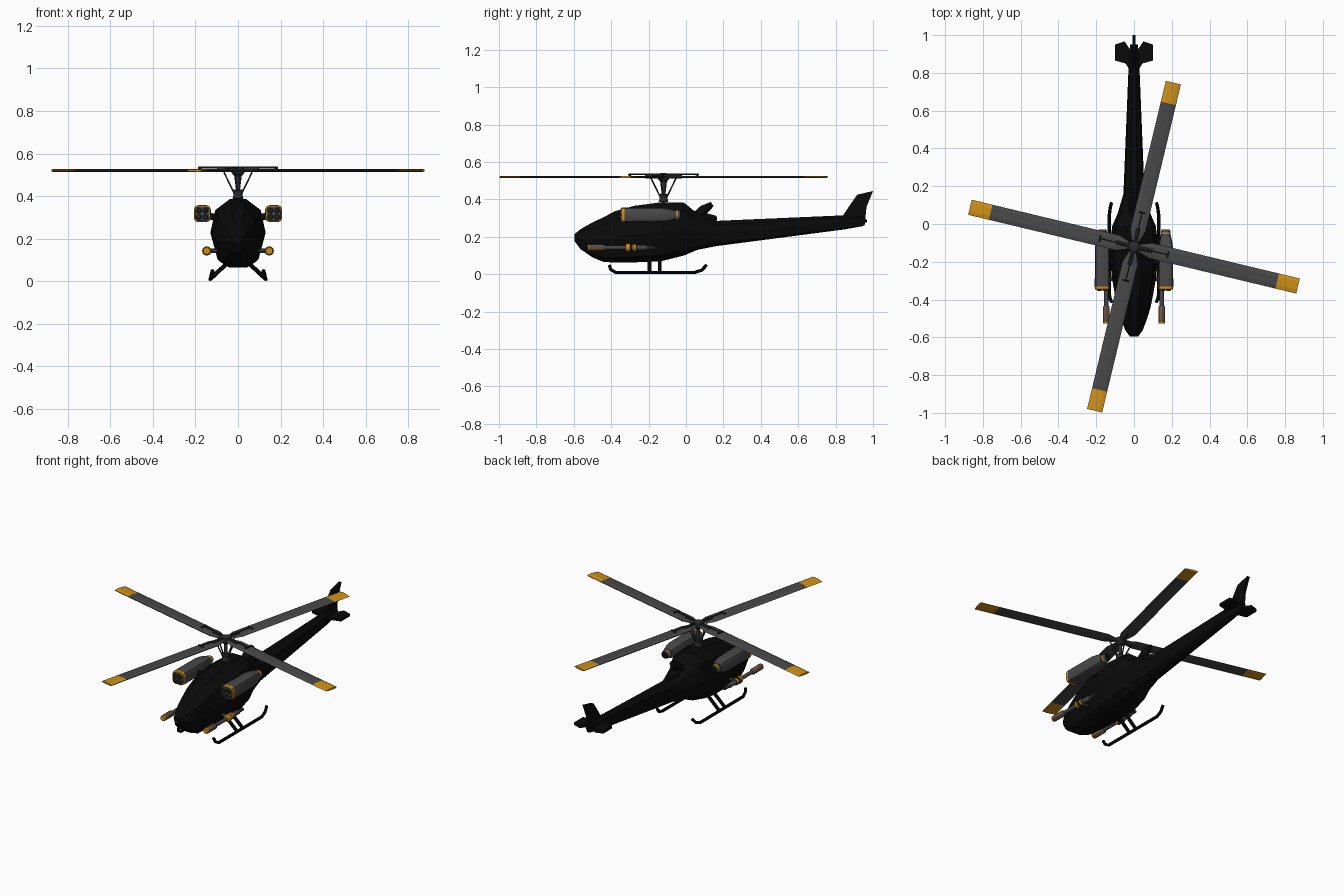
import bpy, bmesh, math
from mathutils import Vector, Matrix

cube = bpy.data.objects.get("Cube")
if cube:
    bpy.data.objects.remove(cube, do_unlink=True)


def material(name, r, g, b):
    m = bpy.data.materials.new(name)
    m.use_nodes = True
    m.diffuse_color = (r, g, b, 1)
    m.node_tree.nodes["Principled BSDF"].inputs["Base Color"].default_value = (r, g, b, 1)
    return m


BLACK = material("black paint", .003, .003, .003)
GREY = material("blade grey", .065, .065, .067)
DARK = material("dark metal", .025, .025, .027)
GOLD = material("amber yellow", .62, .28, .01)
BRONZE = material("bronze", .22, .09, .025)


def finish(name, bm, mats, smooth=False):
    bmesh.ops.recalc_face_normals(bm, faces=bm.faces)
    me = bpy.data.meshes.new(name)
    bm.to_mesh(me)
    bm.free()
    for m in mats:
        me.materials.append(m)
    ob = bpy.data.objects.new(name, me)
    bpy.context.collection.objects.link(ob)
    if smooth:
        bpy.ops.object.select_all(action="DESELECT")
        ob.select_set(True)
        bpy.context.view_layer.objects.active = ob
        bpy.ops.object.shade_smooth_by_angle(angle=math.radians(40))
    return ob


def loft(name, rings, spans, smooth=False):
    """Skin closed rings; spans gives one material per gap, or a single one."""
    if not isinstance(spans, list):
        spans = [spans] * (len(rings) - 1)
    mats = list(dict.fromkeys(spans))
    bm = bmesh.new()
    vs = [[bm.verts.new(p) for p in ring] for ring in rings]
    n = len(rings[0])
    for a, b, m in zip(vs, vs[1:], spans):
        for i in range(n):
            f = bm.faces.new((a[i], a[(i + 1) % n], b[(i + 1) % n], b[i]))
            f.material_index = mats.index(m)
    bm.faces.new(vs[0]).material_index = mats.index(spans[0])
    bm.faces.new(vs[-1]).material_index = mats.index(spans[-1])
    return finish(name, bm, mats, smooth)


def tube(name, pts, radii, spans, n=10):
    """Round tube along a path with a radius at each point."""
    pts = [Vector(p) for p in pts]
    if not isinstance(radii, list):
        radii = [radii] * len(pts)
    rings = []
    for i, (p, r) in enumerate(zip(pts, radii)):
        t = (pts[min(i + 1, len(pts) - 1)] - pts[max(i - 1, 0)]).normalized()
        u = t.cross(Vector((1, 0, 0)) if abs(t.x) < .8 else Vector((0, 1, 0))).normalized()
        w = t.cross(u)
        rings.append([p + r * (u * math.cos(a) + w * math.sin(a))
                      for a in (math.tau * k / n for k in range(n))])
    return loft(name, rings, spans, True)


def turned(name, x, z, profile, spans, n=12):
    """Round part along y; equal y values are nudged to make a step."""
    rings = [[(x + r * math.cos(math.tau * k / n), y, z + r * math.sin(math.tau * k / n))
              for k in range(n)] for y, r in profile]
    return loft(name, rings, spans, True)


# Fuselage and tail boom: y, half width, bottom, top
stations = [(-.595, .022, .175, .215), (-.565, .045, .135, .24), (-.5, .07, .09, .277),
            (-.44, .088, .065, .305), (-.38, .1, .063, .337), (-.28, .118, .063, .365),
            (-.13, .13, .07, .385), (-.01, .115, .1, .382), (.06, .085, .13, .325),
            (.16, .056, .15, .285), (.85, .028, .24, .315), (.95, .02, .258, .31)]
half = [(.3, 1), (.82, .84), (1, .5), (.74, .1), (.35, 0)]
section = half + [(-u, v) for u, v in reversed(half)]
loft("fuselage", [[(u * w, y, b + v * (t - b)) for u, v in section]
                  for y, w, b, t in stations], BLACK)

# Tail fin and stabiliser
fin = [(.83, .3), (.87, .36), (.915, .425), (1, .445), (.965, .36), (.955, .26), (.9, .26)]
loft("tail_fin", [[(x, y, z) for y, z in fin] for x in (-.009, .009)], BLACK)
edge = [(.02, .81), (.045, .85), (.1, .865), (.1, .95), (.05, .967), (.025, .93)]
outline = edge + [(-x, y) for x, y in reversed(edge)]
loft("stabiliser", [[(x, y, z) for x, y in outline] for z in (.277, .293)], BLACK)

# Exhaust behind the engine
tube("exhaust", [(0, .0, .3), (0, .06, .31), (0, .095, .345), (0, .14, .375)],
     [.03, .03, .026, .014], BLACK)
tube("exhaust_fairing", [(0, .03, .28), (0, .12, .295), (0, .165, .3)], [.04, .03, .012], BLACK)

# Mast and hub
HUB = Vector((0, -.12, 0))


def at_hub(r, angle, z):
    return HUB + Vector((r * math.cos(angle), r * math.sin(angle), z))


tube("mast", [HUB + Vector((0, 0, z)) for z in (.36, .53)], .011, DARK)
tube("swash_plate", [HUB + Vector((0, 0, z)) for z in (.385, .39, .405, .425, .43)],
     [.02, .026, .02, .026, .02], DARK, 12)
tube("hub", [HUB + Vector((0, 0, z)) for z in (.495, .508, .534, .54)],
     [.018, .03, .03, .015], DARK, 12)

# Rotor blades, with grips, control arms and pitch rods
START = math.radians(-13.5)
aerofoil = [(-.041, -.001), (-.02, -.005), (.02, -.006), (.041, -.002),
            (.041, .002), (.02, .006), (-.02, .004)]
for i in range(4):
    a = START + i * math.pi / 2
    turn = Matrix.Translation(HUB + Vector((0, 0, .52))) @ Matrix.Rotation(a, 4, 'Z')
    loft(f"rotor_blade_{i}", [[turn @ Vector((r, w * s, h)) for w, h in aerofoil]
                              for r, s in ((.03, .5), (.09, 1), (.78, 1), (.893, 1))],
         [GREY, GREY, GOLD])
    tube(f"blade_grip_{i}", [at_hub(.01, a, .523), at_hub(.1, a, .523)], .011, DARK, 8)
    tube(f"control_arm_{i}", [at_hub(.01, a, .534), at_hub(.19, a, .534)], .004, DARK, 6)
    tip = at_hub(.185, a, .532)
    side = Vector((-math.sin(a), math.cos(a), 0)) * .018
    tube(f"arm_end_{i}", [tip - side, tip + side], .006, DARK, 6)
    tube(f"pitch_rod_{i}", [at_hub(.022, a, .42), at_hub(.068, a, .512)], .004, DARK, 6)

# Parts on both sides
squircle = [(1, .5), (.85, .85), (.5, 1), (-.5, 1), (-.85, .85), (-1, .5),
            (-1, -.5), (-.85, -.85), (-.5, -1), (.5, -1), (.85, -.85), (1, -.5)]
for s, tag in ((1, "left"), (-1, "right")):
    # Rocket pod
    px, pz = s * .168, .317
    pod = [(-.342, .033), (-.348, .034), (-.345, .039), (-.33, .04),
           (-.13, .039), (-.09, .034), (-.06, .026)]
    loft(f"rocket_pod_{tag}", [[(px + u * h, y, pz + v * h) for u, v in squircle] for y, h in pod],
         [GREY, GOLD, GOLD, GREY, GREY, GREY], True)
    for dx in (-.015, .015):
        for dz in (-.015, .015):
            turned(f"rocket_tube_{tag}", px + dx, pz + dz, [(-.356, .008), (-.352, .013), (-.33, .013)],
                   [DARK, GREY], 10)
    turned(f"pod_nozzle_{tag}", px, pz, [(-.07, .024), (-.052, .026), (-.044, .026), (-.03, .021), (-.028, .015)],
           [GREY, GOLD, GREY, BLACK])
    tube(f"pod_pylon_{tag}", [(s * .07, -.2, .29), (s * .15, -.2, .31)], .016, BLACK)

    # Cannon, its muzzle ribbed in two metals
    gx, gz = s * .147, .142
    turned(f"cannon_{tag}", gx, gz, [(-.44, .011), (-.325, .011), (-.32, .021), (-.3, .022),
                                     (-.295, .017), (-.285, .017), (-.28, .021), (-.268, .019),
                                     (-.265, .014), (-.21, .014), (-.205, .01), (-.165, .01)],
           [GREY, GOLD, GOLD, DARK, DARK, GOLD, GOLD, GREY, GREY, DARK, DARK])
    muzzle = turned(f"cannon_muzzle_{tag}", gx, gz, [(-.527, .016), (-.52, .018), (-.44, .018), (-.43, .011)],
                    [GOLD, GREY, GREY])
    muzzle.data.materials.append(BRONZE)
    for f in muzzle.data.polygons:
        if -.5 < f.center.y < -.45 and f.index % 2:
            f.material_index = 2
    tube(f"cannon_arm_{tag}", [(s * .08, -.29, .142), (gx, -.29, .142)], .011, DARK)

    # Landing skid with two struts
    tube(f"skid_{tag}", [(s * x, y, z) for x, y, z in
                         ((.119, -.41, .048), (.125, -.402, .025), (.13, -.375, .009),
                          (.131, .045, .009), (.126, .085, .022), (.12, .11, .05))], .009, BLACK, 8)
    for y in (-.195, -.14):
        tube(f"skid_strut_{tag}", [(s * .05, y, .085), (s * .13, y, .01)], .01, BLACK, 8)
